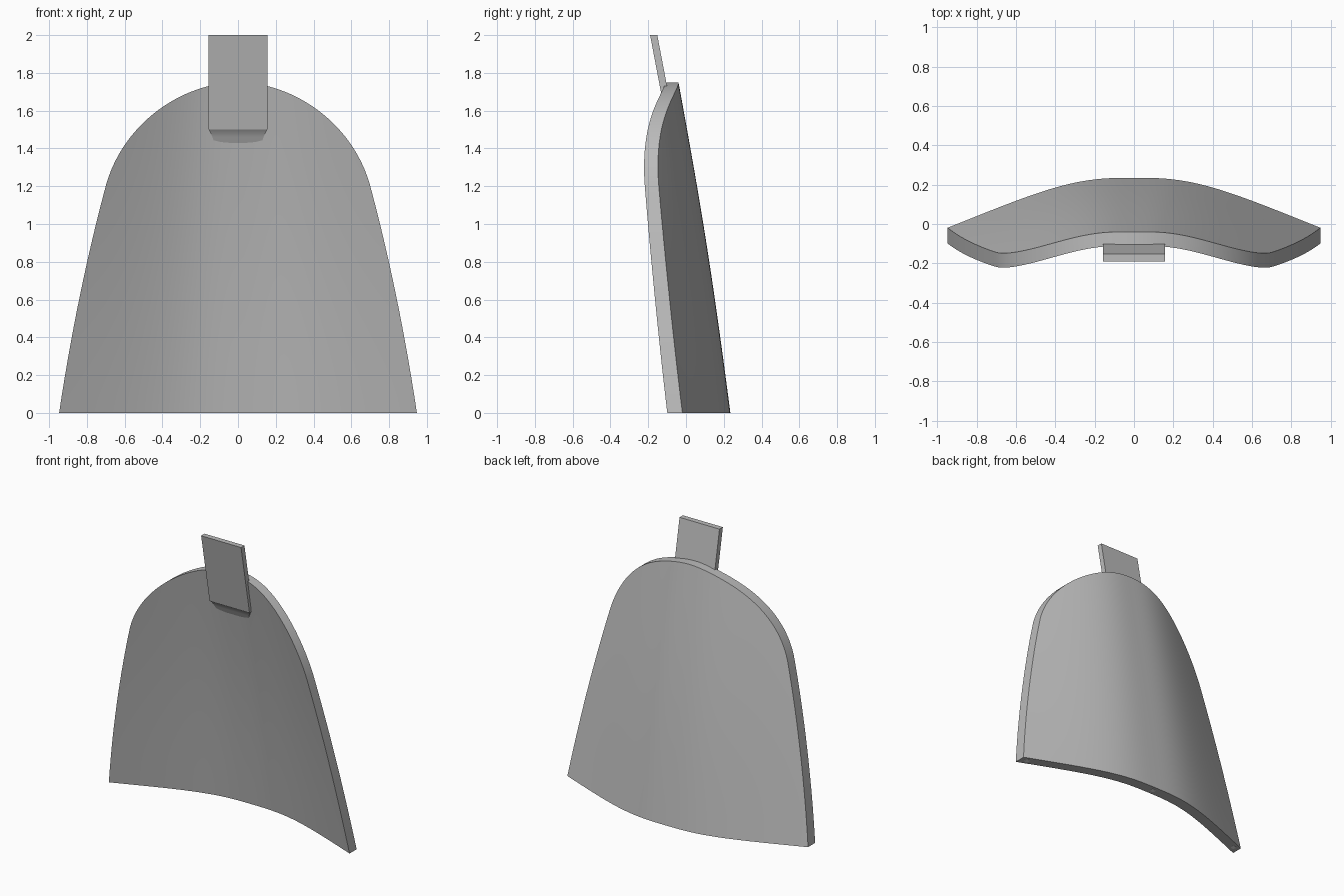
import bpy, bmesh, math
from mathutils import Vector
from mathutils.geometry import interpolate_bezier

cube = bpy.data.objects.get("Cube")
if cube:
    bpy.data.objects.remove(cube)


def material(name, rgb):
    m = bpy.data.materials.new(name)
    m.use_nodes = True
    m.diffuse_color = (*rgb, 1)
    m.node_tree.nodes["Principled BSDF"].inputs["Base Color"].default_value = (*rgb, 1)
    return m


grey = material("plain grey", (0.5, 0.5, 0.5))
pale = material("pale peg", (0.9, 0.9, 0.9))


def finish(name, bm, mat, smooth=False):
    bmesh.ops.remove_doubles(bm, verts=bm.verts, dist=0.0001)
    bmesh.ops.recalc_face_normals(bm, faces=bm.faces)
    mesh = bpy.data.meshes.new(name)
    bm.to_mesh(mesh)
    bm.free()
    obj = bpy.data.objects.new(name, mesh)
    bpy.context.collection.objects.link(obj)
    mesh.materials.append(mat)
    if smooth:
        bpy.ops.object.select_all(action="DESELECT")
        obj.select_set(True)
        bpy.context.view_layer.objects.active = obj
        bpy.ops.object.shade_smooth_by_angle(angle=math.radians(35))
    return obj


def back_y(x, z):
    """Back of the panel: leans forward, and bows more tightly higher up."""
    e = abs(x) * (1 + 0.14 * z)
    spine = 0.235 - 0.157 * z + 0.014 * math.sin(math.pi * z / 1.75)
    return spine - 0.358 * e ** 3 / (e * e + 0.3)


def thickness(z):
    return 0.08 - 0.005 * z


# Curved panel: rows follow the outline, from the wide base to the rounded top
def bezier(points, n):
    return interpolate_bezier(*[Vector((x, 0, z)) for x, z in points], n)


side = bezier([(0.947, 0), (0.88, 0.45), (0.79, 0.87), (0.695, 1.22)], 16)
crown = bezier([(0.695, 1.22), (0.59, 1.56), (0.27, 1.75), (0, 1.75)], 28)
outline = side + crown[1:]
COLS = 48

bm = bmesh.new()
layers = []
for front in (0, 1):
    rows = []
    for p in outline:
        row = []
        for i in range(COLS + 1):
            x = p.x * (2 * i / COLS - 1)
            row.append(bm.verts.new((x, back_y(x, p.z) - front * thickness(p.z), p.z)))
        rows.append(row)
    for a, b in zip(rows, rows[1:]):
        for i in range(COLS):
            bm.faces.new((a[i], a[i + 1], b[i + 1], b[i]))
    layers.append(rows)
back, face = layers
for i in range(COLS):
    bm.faces.new((back[0][i], back[0][i + 1], face[0][i + 1], face[0][i]))
for r in range(len(outline) - 1):
    for i in (0, COLS):
        bm.faces.new((back[r][i], back[r + 1][i], face[r + 1][i], face[r][i]))
finish("curved_panel", bm, grey, smooth=True)


# Loft through rectangles given as (half width, front y, back y, z)
def loft(name, sections, smooth=False):
    bm = bmesh.new()
    rings = [[bm.verts.new(c) for c in ((-w, f, z), (w, f, z), (w, b, z), (-w, b, z))]
             for w, f, b, z in sections]
    for a, b in zip(rings, rings[1:]):
        for i in range(4):
            j = (i + 1) % 4
            bm.faces.new((a[i], a[j], b[j], b[i]))
    bm.faces.new(rings[0])
    bm.faces.new(rings[-1])
    return finish(name, bm, grey, smooth)


# Leaning tab and the hollowed support under it
loft("top_tab", [(0.157, -0.095, -0.057, 1.5), (0.157, -0.19, -0.152, 2)])
loft("tab_support", [(0.125, -0.055, -0.03, 1.43), (0.135, -0.069, -0.03, 1.46),
                     (0.147, -0.08, -0.03, 1.485), (0.156, -0.094, -0.03, 1.502)], True)

# Small round pegs flush with the base edge
for name, x in (("left_peg", 0.9), ("middle_peg", 0), ("right_peg", -0.9)):
    bm = bmesh.new()
    bmesh.ops.create_cone(bm, cap_ends=True, segments=16, radius1=0.018,
                          radius2=0.018, depth=0.006)
    bmesh.ops.translate(bm, verts=bm.verts, vec=(x, back_y(x, 0) - 0.04, 0.002))
    finish(name, bm, pale)
